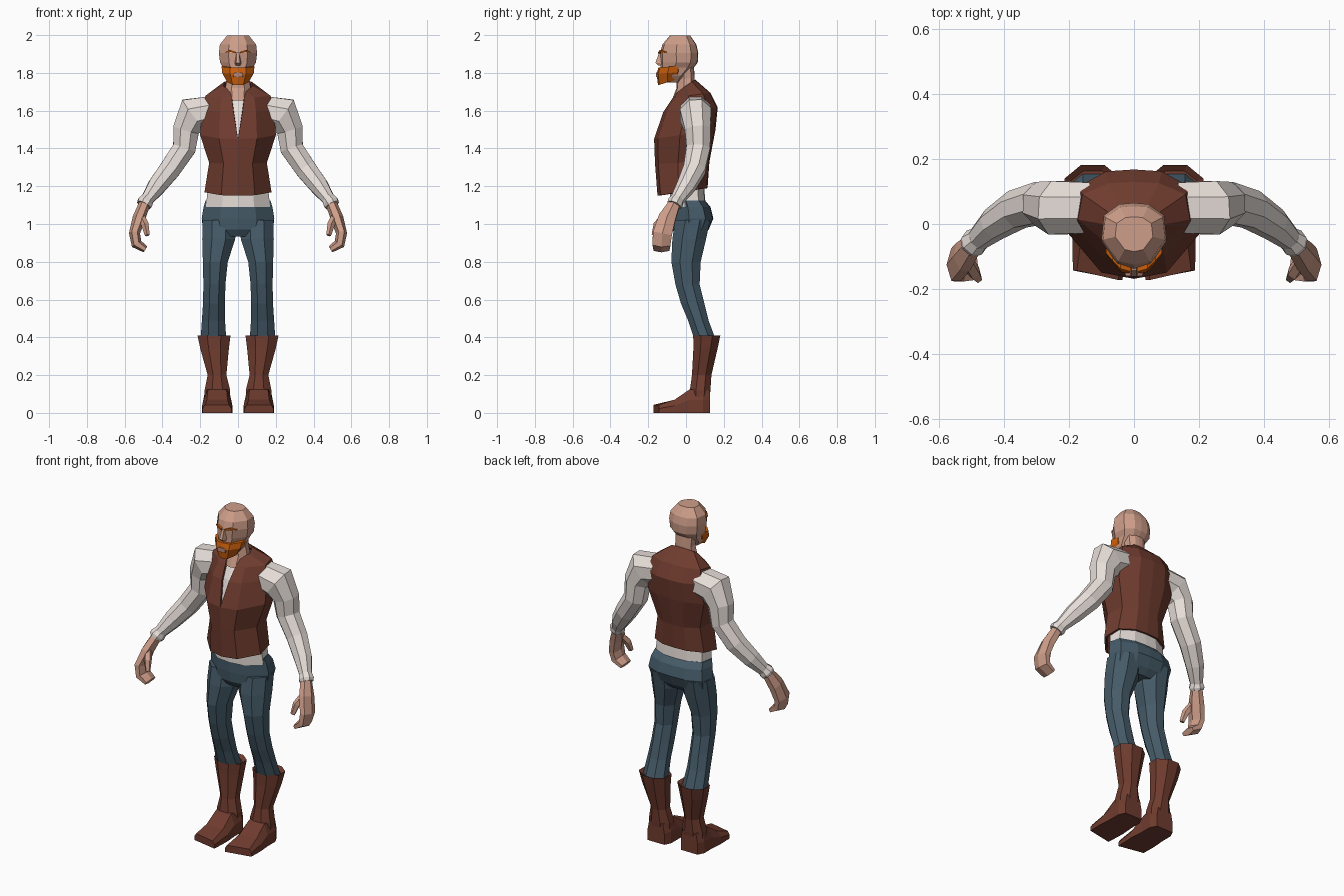
import bpy, bmesh, math
from mathutils import Vector

def material(name, rgb):
    m = bpy.data.materials.new(name)
    m.diffuse_color = (*rgb, 1)
    return m

SKIN = material("skin", (.62, .34, .25))
LEATHER = material("leather", (.16, .045, .028))
CLOTH = material("white_cloth", (.80, .73, .69))
DENIM = material("denim", (.06, .105, .14))
HAIR = material("ginger", (.60, .115, .004))
LIP = material("lips", (.50, .24, .18))

# Right half of the body cross-section, front to back, in unit size
HALF = [(0, -1), (.5, -.88), (1, -.15), (.92, .62), (.45, .96), (0, 1)]
FULL = HALF + [(-x, y) for x, y in HALF[-2:0:-1]]

def loft(name, rings, mat, mirror=False, closed=True, thickness=0):
    """Skin a list of equal-length point rings into a flat-shaded mesh."""
    bm = bmesh.new()
    rows = [[bm.verts.new(p) for p in r] for r in rings]
    n = len(rows[0])
    for a, b in zip(rows, rows[1:]):
        for i in range(n if closed else n - 1):
            j = (i + 1) % n
            bm.faces.new((a[i], a[j], b[j], b[i]))
    if closed:
        bm.faces.new(rows[0])
        bm.faces.new(rows[-1])
    bmesh.ops.recalc_face_normals(bm, faces=bm.faces)
    me = bpy.data.meshes.new(name)
    bm.to_mesh(me)
    bm.free()
    me.materials.append(mat)
    ob = bpy.data.objects.new(name, me)
    bpy.context.collection.objects.link(ob)
    if mirror:
        ob.modifiers.new("mirror", "MIRROR")
    if thickness:
        s = ob.modifiers.new("solidify", "SOLIDIFY")
        s.thickness, s.offset = thickness, 0
    return ob

def section(rx, yf, yb, zf, zb=None, gap=0, prof=FULL, inset=0):
    """Body ring from half width, front/back y and front/back z."""
    zb = zf if zb is None else zb
    rx, yf, yb = rx - inset, yf + inset, yb - inset
    cy, ry = (yf + yb) / 2, (yb - yf) / 2
    pts = []
    for i, (px, py) in enumerate(prof):
        x = gap if (gap and i == 0) else px * rx
        pts.append((x, cy + py * ry, zf + (zb - zf) * (py + 1) / 2))
    return pts

def oval(cx, cy, z, rx, ry, n=8):
    return [(cx + rx * 1.05 * math.cos(a), cy + ry * 1.05 * math.sin(a), z)
            for a in (math.tau * (i + .5) / n for i in range(n))]

def tube(path, n=8):
    """Rings across a path of (x, y, z, depth radius, width radius)."""
    pts = [Vector(p[:3]) for p in path]
    rings = []
    for i, p in enumerate(path):
        t = Vector()
        if i > 0:
            t += (pts[i] - pts[i - 1]).normalized()
        if i < len(pts) - 1:
            t += (pts[i + 1] - pts[i]).normalized()
        t.normalize()
        u = Vector((0, 1, 0))
        u = (u - t * u.dot(t)).normalized()
        v = t.cross(u)
        rings.append([pts[i] + u * p[3] * 1.05 * math.cos(a) + v * p[4] * 1.05 * math.sin(a)
                      for a in (math.tau * (k + .5) / n for k in range(n))])
    return rings

# Vest, open in a V at the front, and the shirt body under it
VEST = [(.172, -.145, .108, 1.15, 1.19), (.147, -.158, .118, 1.32, 1.33),
        (.195, -.163, .15, 1.45, 1.50), (.185, -.115, .162, 1.59, 1.615),
        (.168, -.065, .125, 1.665, 1.69), (.075, -.035, .045, 1.70, 1.76)]
GAPS = [0, 0, 0, .022, .032, .042]
loft("vest", [section(*r, gap=g, prof=HALF) for r, g in zip(VEST, GAPS)],
     LEATHER, mirror=True, closed=False, thickness=.012)
shirt = [(.17, -.085, .105, 1.09), (.172, -.085, .10, 1.17)]
loft("shirt_body", [section(*r) for r in shirt[:1]]
     + [section(.165, -.09, .10, 1.16, 1.20, inset=.004)]
     + [section(*r, inset=.018) for r in VEST[1:5]]
     + [section(.055, -.03, .03, 1.68, 1.72)], CLOTH)

# Sleeves and cuffs
loft("sleeve", tube([(.13, .05, 1.60, .08, .08), (.235, .05, 1.58, .085, .10),
                     (.275, .062, 1.50, .07, .072), (.285, .065, 1.40, .065, .063),
                     (.36, .045, 1.29, .06, .058), (.43, .0, 1.20, .05, .05),
                     (.487, -.052, 1.12, .034, .032)]), CLOTH, mirror=True)
loft("cuff", tube([(.478, -.043, 1.135, .034, .034), (.492, -.057, 1.113, .042, .042),
                   (.499, -.063, 1.10, .038, .038)]), CLOTH, mirror=True)

# Hands with curled fingers and a thumb
loft("hand", tube([(.485, -.05, 1.13, .028, .028), (.525, -.10, 1.03, .05, .032),
                   (.548, -.125, .95, .056, .028), (.537, -.13, .895, .052, .028),
                   (.49, -.13, .865, .046, .017)], 6), SKIN, mirror=True)
loft("thumb", tube([(.52, -.105, 1.05, .02, .022), (.492, -.15, .995, .022, .02),
                    (.48, -.168, .94, .014, .013)], 5), SKIN, mirror=True)

# Trousers: hips and legs
loft("hips", [section(.172, -.075, .10, 1.125), section(.182, -.078, .13, 1.09),
              section(.192, -.078, .145, 1.03), section(.185, -.072, .12, .97),
              section(.10, -.05, .09, .935)], DENIM)
loft("leg", [oval(.1, .035, 1.02, .09, .095), oval(.102, .017, .92, .09, .092),
             oval(.12, .0, .80, .068, .08), oval(.125, .008, .68, .06, .066),
             oval(.127, .035, .58, .06, .064), oval(.13, .065, .49, .063, .056),
             oval(.13, .10, .39, .07, .058)], DENIM, mirror=True)

# Boots: flared shaft with hollow-looking cuff, and a foot running forward
loft("boot_shaft", [oval(.127, .11, .395, .07, .055), oval(.127, .11, .41, .09, .074),
                    oval(.124, .103, .34, .078, .066), oval(.111, .083, .20, .051, .053),
                    oval(.109, .075, .12, .07, .056), oval(.11, .075, .06, .07, .05)],
     LEATHER, mirror=True)

def foot_section(y, x0, x1, h, taper, skew=0):
    return [(x0, y - skew, 0), (x1, y + skew, 0), (x1, y + skew, h * .55),
            (x1 - taper, y + skew, h), (x0 + taper, y - skew, h), (x0, y - skew, h * .55)]

loft("boot_foot", [foot_section(.127, .055, .165, .12, .01), foot_section(.09, .036, .184, .125, .012),
                   foot_section(.02, .036, .184, .125, .025), foot_section(-.06, .03, .19, .07, .025),
                   foot_section(-.158, .035, .188, .042, .012, .015)], LEATHER, mirror=True)

# Neck and head
loft("neck", [section(.06, -.06, .042, 1.84), section(.056, -.05, .046, 1.77),
              section(.068, -.05, .042, 1.72), section(.06, -.075, .03, 1.655)], SKIN)
loft("head", [section(.058, -.085, .022, 1.998), section(.096, -.125, .055, 1.95),
              section(.101, -.138, .065, 1.905), section(.095, -.135, .062, 1.855),
              section(.08, -.135, .042, 1.828), section(.072, -.135, .0, 1.785),
              section(.045, -.12, -.03, 1.75)], SKIN)
loft("nose", [[(-.008, -.125, 1.91), (.008, -.125, 1.91), (.007, -.143, 1.905), (-.007, -.143, 1.905)],
              [(-.019, -.125, 1.85), (.019, -.125, 1.85), (.010, -.162, 1.853), (-.010, -.162, 1.853)],
              [(-.014, -.125, 1.838), (.014, -.125, 1.838), (.008, -.145, 1.838), (-.008, -.145, 1.838)]], SKIN)

# Beard wraps the jaw, with a mouth patch and eyebrows
loft("beard", [section(.087, -.146, -.012, 1.828, 1.84), section(.084, -.156, -.018, 1.795, 1.805),
               section(.056, -.148, -.03, 1.735, 1.77)], HAIR)
loft("mouth", [[(-s, y, 1.778), (s, y, 1.778), (s * 1.1, y, 1.795), (s * .6, y, 1.803),
                (-s * .6, y, 1.803), (-s * 1.1, y, 1.795)] for s, y in ((.026, -.14), (.024, -.16))], LIP)
loft("eyebrow", [[(x, y, z), (x, y + .02, z), (x, y + .02, z + h), (x, y, z + h)]
                 for x, y, z, h in ((.01, -.147, 1.903, .008), (.042, -.138, 1.912, .010),
                                    (.066, -.113, 1.905, .006))], HAIR, mirror=True)
